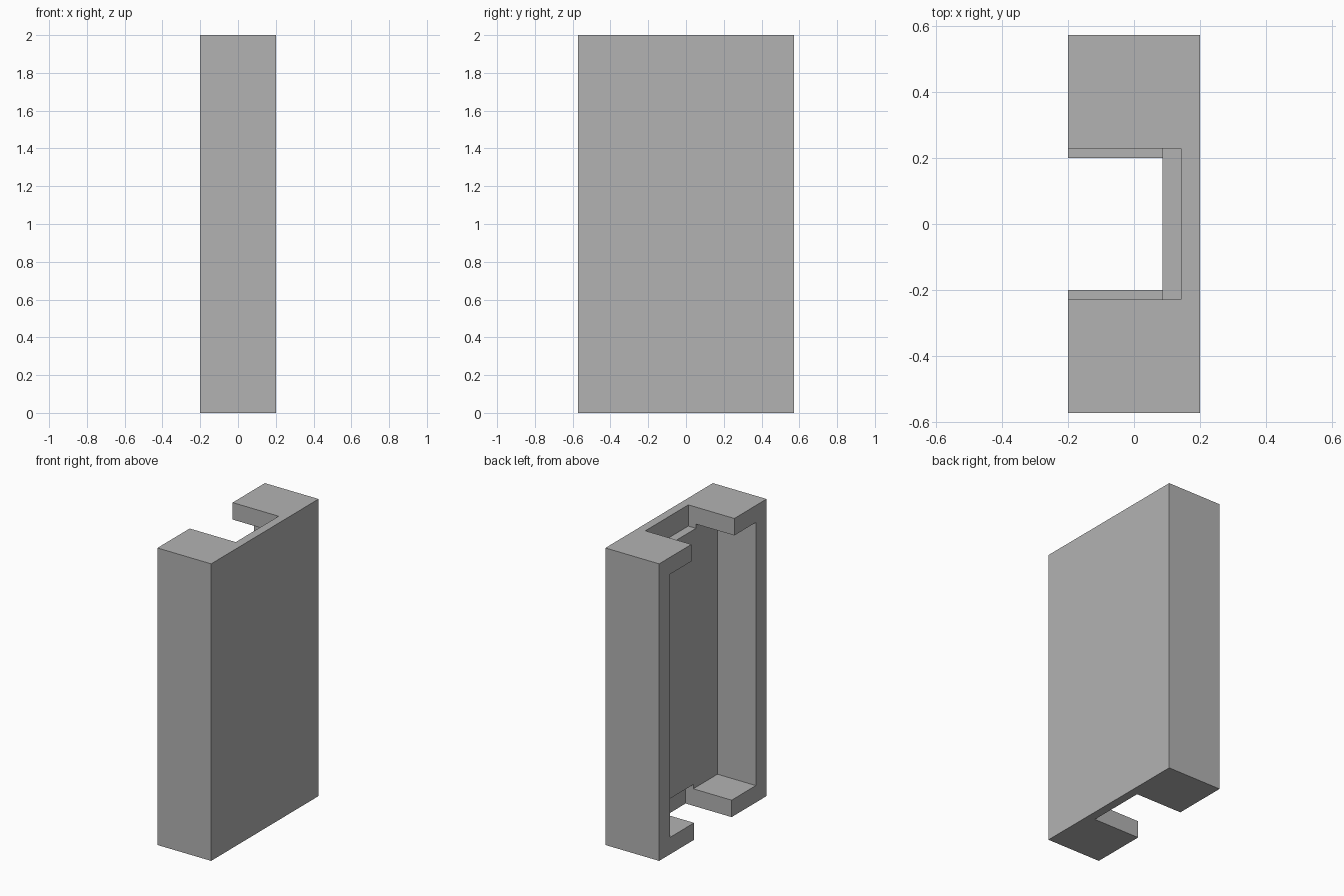
import bpy
import bmesh
from mathutils import Vector

cube = bpy.data.objects.get("Cube")
if cube:
    bpy.data.objects.remove(cube, do_unlink=True)

U = 2 / 70  # design module: the frame is 70 modules tall

grey = bpy.data.materials.new("plain grey")
grey.use_nodes = True
colour = (0.45, 0.45, 0.45, 1)
grey.diffuse_color = colour
grey.node_tree.nodes["Principled BSDF"].inputs["Base Color"].default_value = colour


def box(name, low, high):
    """Box between two corners, given in modules."""
    low, high = Vector(low) * U, Vector(high) * U
    bm = bmesh.new()
    bmesh.ops.create_cube(bm, size=1)
    for v in bm.verts:
        v.co = (low + high) / 2 + v.co * (high - low)
    mesh = bpy.data.meshes.new(name)
    bm.to_mesh(mesh)
    bm.free()
    mesh.materials.append(grey)
    obj = bpy.data.objects.new(name, mesh)
    bpy.context.collection.objects.link(obj)
    return obj


# Solid block that becomes the open frame
frame = box("frame", (-7, -20, 0), (7, 20, 70))

# Recess in the open side, then the notches through the top and bottom walls
cutters = [
    box("recess_cutter", (-9, -16, 4), (3, 16, 66)),
    box("top_notch_cutter", (-10, -8, 65), (5, 8, 72)),
    box("bottom_notch_cutter", (-10, -7, -2), (5, 7, 5)),
]

bpy.context.view_layer.objects.active = frame
for cutter in cutters:
    cutter.hide_render = True
    cut = frame.modifiers.new(cutter.name, 'BOOLEAN')
    cut.operation = 'DIFFERENCE'
    cut.solver = 'EXACT'
    cut.object = cutter
    bpy.ops.object.modifier_apply(modifier=cut.name)
    bpy.data.objects.remove(cutter, do_unlink=True)
